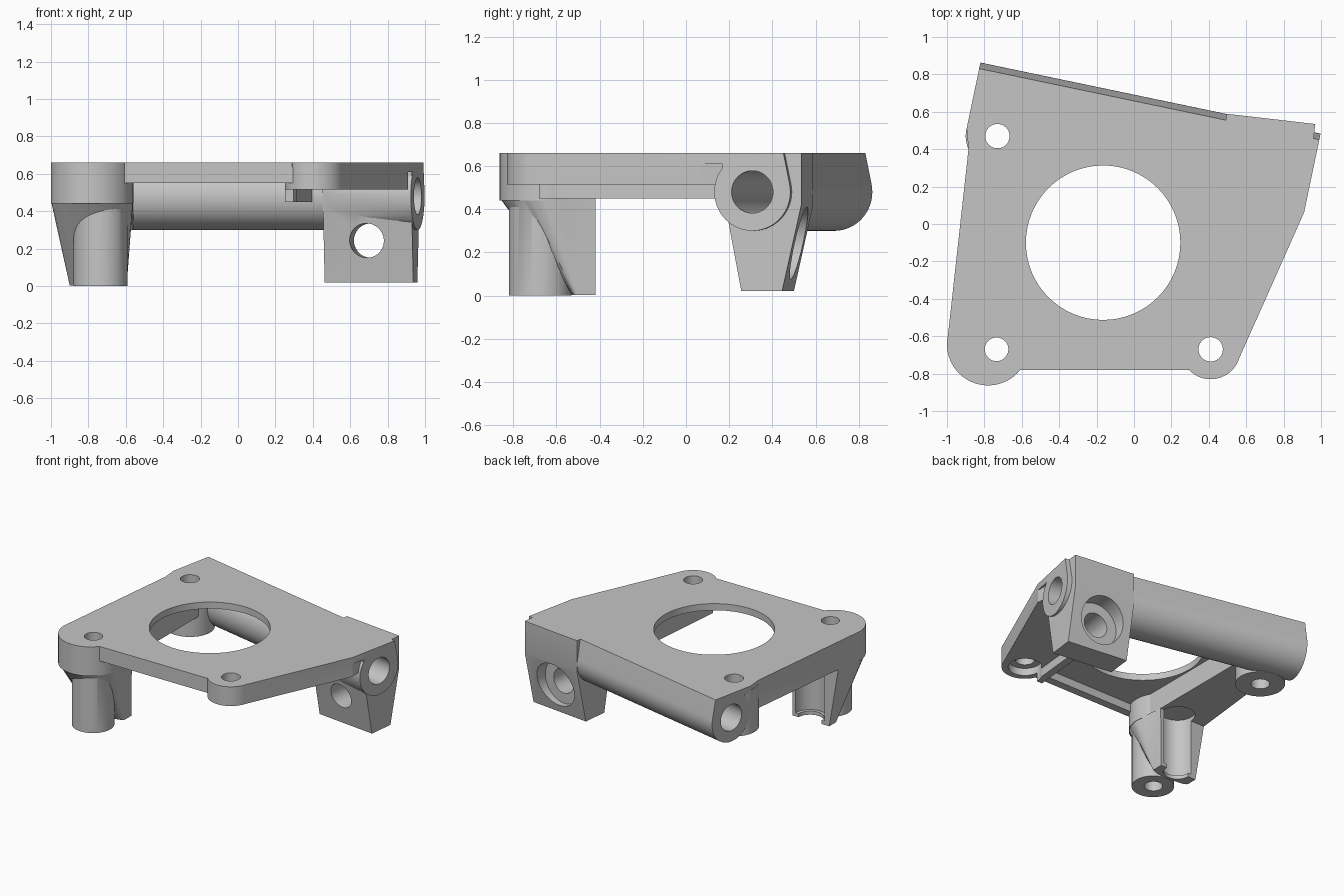
import bpy, bmesh, math
from mathutils import Vector

if "Cube" in bpy.data.objects:
    bpy.data.objects.remove(bpy.data.objects["Cube"], do_unlink=True)

grey = bpy.data.materials.new("plain_grey")
grey.use_nodes = True
grey.diffuse_color = (0.56, 0.56, 0.56, 1)
grey.node_tree.nodes["Principled BSDF"].inputs["Base Color"].default_value = (0.56, 0.56, 0.56, 1)

TOP = 0.66


def finish(name, bm):
    bmesh.ops.recalc_face_normals(bm, faces=bm.faces)
    mesh = bpy.data.meshes.new(name)
    bm.to_mesh(mesh)
    bm.free()
    mesh.materials.append(grey)
    obj = bpy.data.objects.new(name, mesh)
    bpy.context.collection.objects.link(obj)
    return obj


def loft(name, ring_a, ring_b):
    """Closed solid between two outlines with the same number of points."""
    bm = bmesh.new()
    a = [bm.verts.new(p) for p in ring_a]
    b = [bm.verts.new(p) for p in ring_b]
    bm.faces.new(a)
    bm.faces.new(b[::-1])
    for i in range(len(a)):
        bm.faces.new((a[i - 1], b[i - 1], b[i], a[i]))
    return finish(name, bm)


def extrude(name, pts, vec):
    pts = [Vector(p) for p in pts]
    return loft(name, pts, [p + Vector(vec) for p in pts])


def prism(name, pts, z0, z1):
    return extrude(name, [(p[0], p[1], z0) for p in pts], (0, 0, z1 - z0))


def cyl(name, p, q, r):
    """Cylinder between two points."""
    p, q = Vector(p), Vector(q)
    bm = bmesh.new()
    bmesh.ops.create_cone(bm, cap_ends=True, segments=64, radius1=r,
                          radius2=r, depth=(q - p).length)
    rot = (q - p).to_track_quat("Z", "Y").to_matrix()
    bmesh.ops.rotate(bm, verts=bm.verts, matrix=rot)
    bmesh.ops.translate(bm, verts=bm.verts, vec=(p + q) / 2)
    return finish(name, bm)


def post(name, x, y, z0, z1, r):
    return cyl(name, (x, y, z0), (x, y, z1), r)


def combine(target, other, op):
    """Boolean; a second solver steps in if the first one loses the target."""
    backup = target.data.copy()
    bpy.context.view_layer.objects.active = target
    for solver in ("EXACT", "MANIFOLD"):
        mod = target.modifiers.new("combine", "BOOLEAN")
        mod.operation = op
        mod.solver = solver
        mod.object = other
        bpy.ops.object.modifier_apply(modifier=mod.name)
        if len(target.data.vertices) > 0.6 * len(backup.vertices):
            break
        target.data = backup.copy()
    bpy.data.meshes.remove(backup)
    bpy.data.objects.remove(other, do_unlink=True)


# Axis of the slanted tube along the back
ang = math.radians(-11.8)
axis = Vector((math.cos(ang), math.sin(ang)))
back = Vector((-axis.y, axis.x))
start, length, AZ, R = Vector((-0.858, 0.687)), 1.858, 0.48, 0.18


def along(t, off, z=None):
    p = start + axis * t + back * off
    return p if z is None else Vector((p.x, p.y, z))


# Top plate
left_front, left_back = (-1, -0.643), (-0.885, 0.4)
right_front, right_back = (0.555, -0.735), along(length, -0.25)
plate = prism("motor_mount_frame", [
    along(0, 0.147), along(0, -R), left_back, left_front, (-0.78, -0.643),
    (-0.61, -0.78), (0.29, -0.78), (0.41, -0.67), right_front, right_back,
    along(length, 0.147)], 0.61, TOP)

# Thick pads under both sides, front rim and thin fin
parts = [
    prism("left_pad", [left_back, left_front, (-0.78, -0.643), (-0.59, -0.6),
                       (-0.59, 0.55), (-0.8, 0.55)], 0.45, 0.64),
    prism("right_pad", [(0.27, -0.74), (0.41, -0.67), right_front, right_back,
                        (0.9, 0.25), (0.5, 0.36), (0.36, 0.36)], 0.515, 0.64),
    prism("front_rim", [(-0.62, -0.78), (0.3, -0.78), (0.3, -0.72), (-0.62, -0.72)],
          0.55, 0.635),
    prism("side_fin", [(0.25, -0.68), (0.305, -0.68), (0.4, 0.3), (0.34, 0.3)], 0.45, 0.63),
]

# Tube: round below, with a flat top reaching the back edge
section = [along(0, 0.147, TOP)]
for i in range(49):
    a = math.radians(11.6 - i * (281.6 / 48))
    section.append(along(0, R * math.cos(a), AZ + R * math.sin(a)))
parts.append(extrude("back_tube", section, axis.to_3d() * length))

# Clamp block under the right end of the tube
yaw = math.radians(-6.6)
u = Vector((math.cos(yaw), math.sin(yaw), 0))
v = Vector((-u.y, u.x, 0))
corner = Vector((0.714, 0.564, 0))
profile = [(0, TOP), (0, 0.42), (-0.09, 0.02), (-0.28, 0.02), (-0.37, 0.5), (-0.37, TOP)]
parts.append(extrude("clamp_block", [corner - u * 0.22 + v * a + Vector((0, 0, z))
                                     for a, z in profile], u * 0.477))

# Corner post: round head, slim leg and a tapering web behind the leg
px, py = -0.735, -0.675
hx, hy = -0.78, -0.643
parts += [
    post("post_head", hx, hy, 0.44, TOP, 0.22),
    post("post_leg", px, py, 0, 0.5, 0.145),
]
upper = [(-0.59, -0.42, 0.45), (-0.975, -0.42, 0.45)]
lower = [(-0.595, -0.42, 0.003), (-0.9, -0.42, 0.003)]
for i in range(25):
    a = math.pi * (1 + i / 24)
    upper.append((hx + 0.2185 * math.cos(a), hy + 0.2185 * math.sin(a), 0.45))
    lower.append((-0.7475 + 0.1525 * math.cos(a), -0.5 + 0.03 * math.sin(a), 0.003))
parts.append(loft("post_web", upper, lower))

# Screw bosses
parts += [
    post("back_boss", -0.73, 0.47, 0.3, 0.63, 0.17),
    post("front_boss", 0.41, -0.67, 0.515, TOP, 0.16),
]
for part in parts:
    combine(plate, part, "UNION")

# Openings: plate hole, screw holes, tube bore, clamp hole, post channel
hole = Vector((0.695, 0.3, 0.243))
cutters = [
    post("centre_hole", -0.165, -0.1, 0.1, 0.8, 0.413),
    post("front_screw", 0.41, -0.67, 0.3, 0.8, 0.065),
    post("front_recess", 0.41, -0.67, 0.4, 0.57, 0.115),
    post("back_screw", -0.73, 0.47, 0.1, 0.8, 0.065),
    post("post_screw", px, -0.67, -0.1, 0.8, 0.063),
    post("post_channel", -0.74, -0.42, 0.03, 0.48, 0.12),
    post("channel_lip", -0.74, -0.42, -0.1, 0.1, 0.095),
    cyl("bore", along(-0.2, 0, AZ), along(length + 0.2, 0, AZ), 0.098),
    cyl("clamp_hole", hole - v * 0.4, hole + v * 0.5, 0.092),
    cyl("clamp_recess", hole + v * 0.14, hole + v * 0.5, 0.168),
]
for cutter in cutters:
    cutter.hide_render = True
    combine(plate, cutter, "DIFFERENCE")

# Smooth round walls, sharp edges
bpy.ops.object.select_all(action="DESELECT")
plate.select_set(True)
bpy.context.view_layer.objects.active = plate
bpy.ops.object.shade_smooth_by_angle(angle=math.radians(25))
